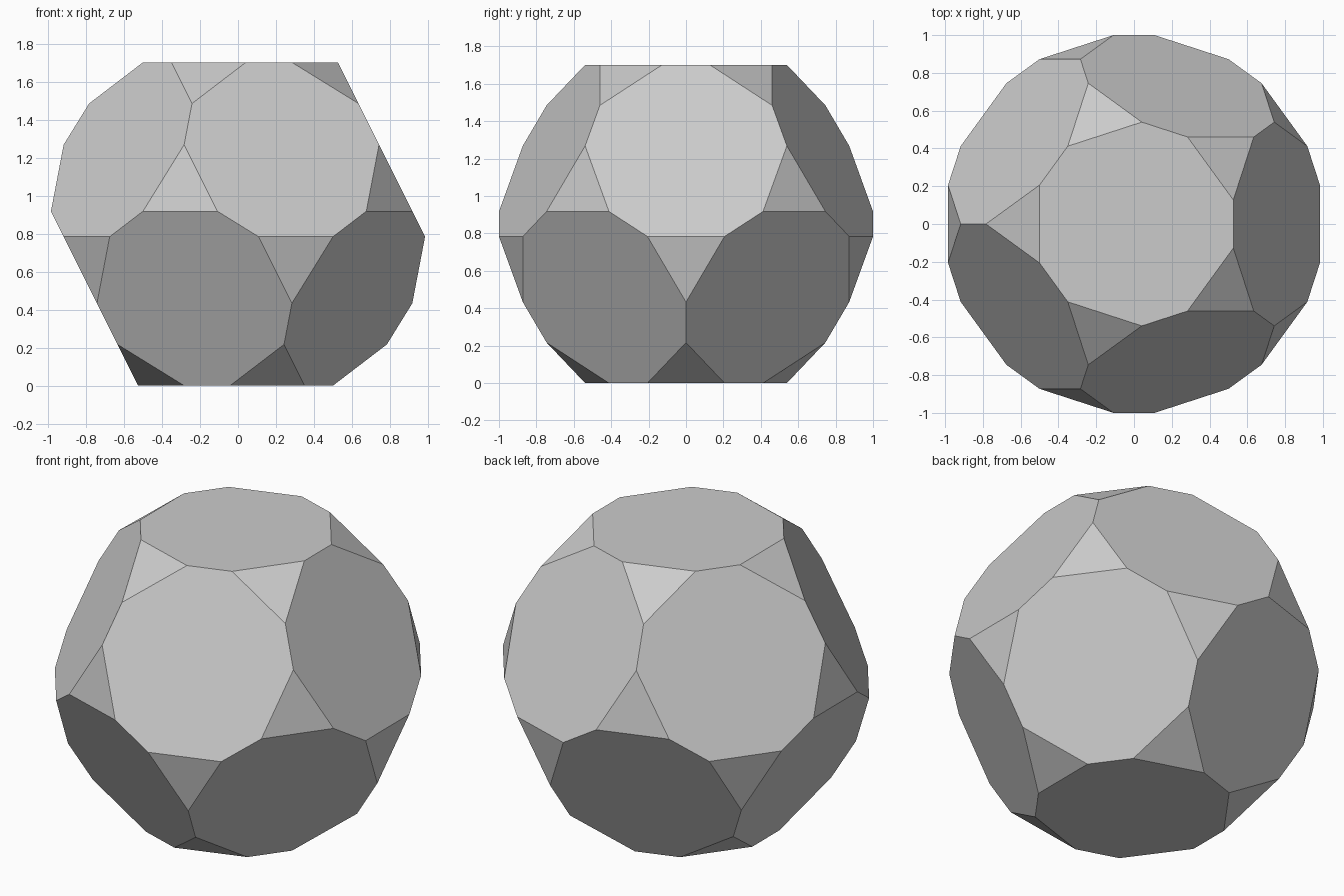
import bpy
import bmesh
from mathutils import Vector

cube = bpy.data.objects.get("Cube")
if cube:
    bpy.data.objects.remove(cube, do_unlink=True)

CUT = 1 / 3      # share of each edge removed at either corner
LENGTH = 2.0     # longest side

# Dodecahedron edges join the centres of neighbouring icosahedron faces;
# cutting each edge at both ends gives the corners of the truncated solid
ico = bmesh.new()
bmesh.ops.create_icosphere(ico, subdivisions=1, radius=1)
points = []
for edge in ico.edges:
    a, b = (face.calc_center_median() for face in edge.link_faces)
    points += [a.lerp(b, CUT), b.lerp(a, CUT)]
ico.free()

# Scale to size, stand on the ground and centre
low = Vector([min(p[i] for p in points) for i in range(3)])
high = Vector([max(p[i] for p in points) for i in range(3)])
scale = LENGTH / max(high - low)
base = Vector(((low.x + high.x) / 2, (low.y + high.y) / 2, low.z))

# Wrap the corners and merge coplanar triangles into whole faces
bm = bmesh.new()
for p in points:
    bm.verts.new((p - base) * scale)
bmesh.ops.convex_hull(bm, input=bm.verts[:])
bmesh.ops.dissolve_limit(bm, angle_limit=0.02, verts=bm.verts[:], edges=bm.edges[:])
bmesh.ops.recalc_face_normals(bm, faces=bm.faces[:])

mesh = bpy.data.meshes.new("truncated_dodecahedron")
bm.to_mesh(mesh)
bm.free()
solid = bpy.data.objects.new("truncated_dodecahedron", mesh)
bpy.context.collection.objects.link(solid)

# Plain grey surface
grey = bpy.data.materials.new("light grey")
grey.use_nodes = True
colour = (0.6, 0.6, 0.6, 1)
grey.diffuse_color = colour
grey.node_tree.nodes["Principled BSDF"].inputs["Base Color"].default_value = colour
mesh.materials.append(grey)
